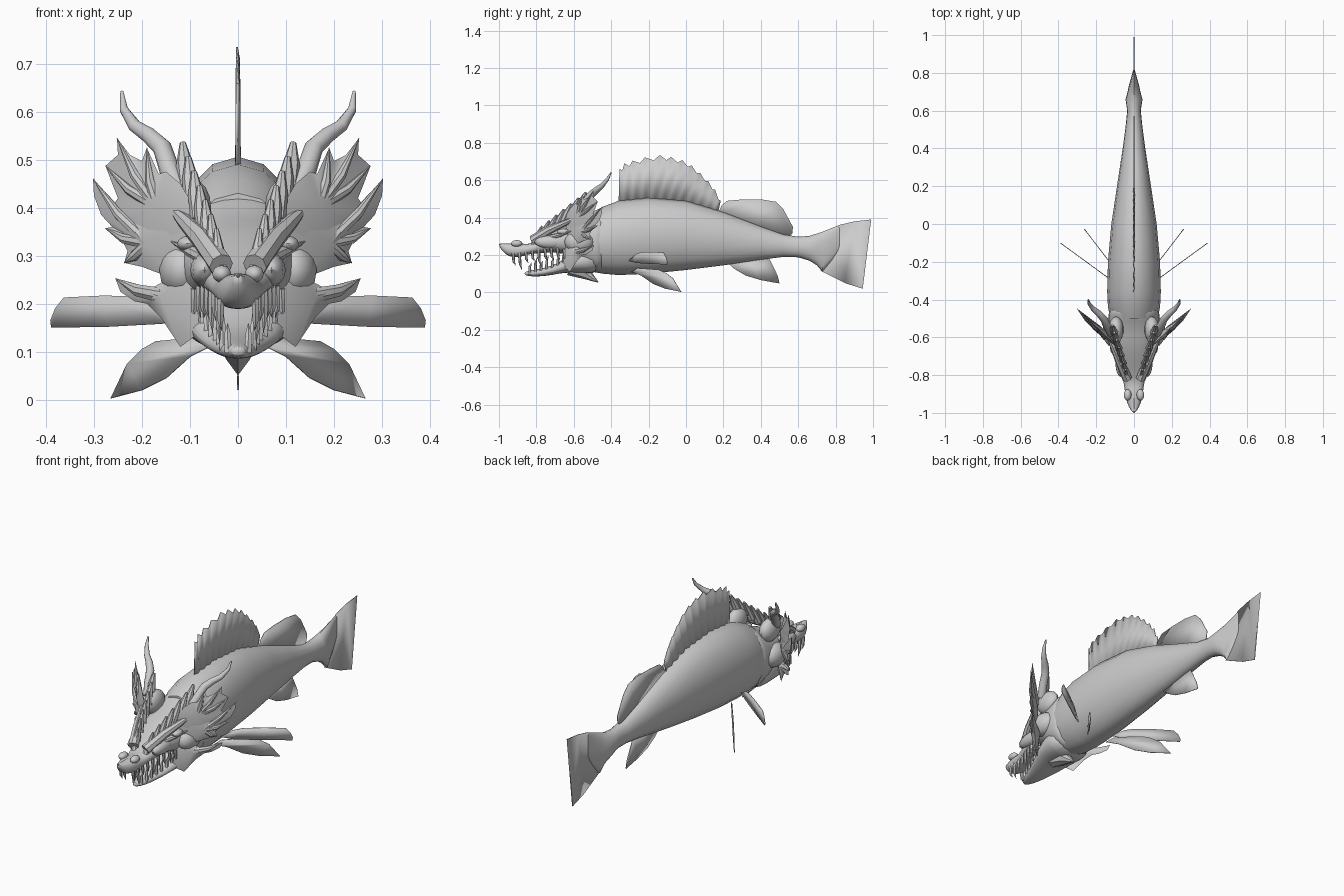
import bpy, bmesh, math
from mathutils import Vector

cube = bpy.data.objects.get("Cube")
if cube:
    bpy.data.objects.remove(cube)

grey = bpy.data.materials.new("plain_grey")
grey.use_nodes = True
grey.diffuse_color = (0.6, 0.6, 0.6, 1)
grey.node_tree.nodes["Principled BSDF"].inputs["Base Color"].default_value = (0.6, 0.6, 0.6, 1)


def finish(name, bm, mirror=False, subdiv=0, thick=0):
    bmesh.ops.recalc_face_normals(bm, faces=bm.faces)
    mesh = bpy.data.meshes.new(name)
    bm.to_mesh(mesh)
    bm.free()
    mesh.materials.append(grey)
    ob = bpy.data.objects.new(name, mesh)
    bpy.context.collection.objects.link(ob)
    if thick:
        mod = ob.modifiers.new("thickness", "SOLIDIFY")
        mod.thickness, mod.offset = thick, 0
    if mirror:
        ob.modifiers.new("mirror", "MIRROR").use_mirror_merge = False
    if subdiv:
        mod = ob.modifiers.new("smooth", "SUBSURF")
        mod.levels = mod.render_levels = subdiv
    bpy.ops.object.select_all(action="DESELECT")
    ob.select_set(True)
    bpy.context.view_layer.objects.active = ob
    bpy.ops.object.shade_smooth_by_angle(angle=math.radians(40))
    return ob


def skin(bm, rings):
    """Join rings of points into a closed skin."""
    loops = [[bm.verts.new(p) for p in r] for r in rings]
    for a, b in zip(loops, loops[1:]):
        for i in range(len(a)):
            j = (i + 1) % len(a)
            bm.faces.new((a[i], a[j], b[j], b[i]))
    bm.faces.new(loops[0])
    bm.faces.new(loops[-1][::-1])


def loft(name, sections, sides=16, power=1.0, subdiv=0):
    """Sections are (y, half width, top, bottom)."""
    rings = []
    for y, w, top, bot in sections:
        ring = []
        for i in range(sides):
            a = math.tau * i / sides
            c, s = math.cos(a), math.sin(a)
            ring.append((w * math.copysign(abs(c) ** power, c), y,
                         (top + bot) / 2 + (top - bot) / 2 * math.copysign(abs(s) ** power, s)))
        rings.append(ring)
    bm = bmesh.new()
    skin(bm, rings)
    return finish(name, bm, subdiv=subdiv)


def spike(bm, path, radius, sides=8, tip=0.06):
    """Tapered horn along a path."""
    pts = [Vector(p) for p in path]
    rings = []
    for k, p in enumerate(pts):
        d = (pts[min(k + 1, len(pts) - 1)] - pts[max(k - 1, 0)]).normalized()
        u = d.cross(Vector((1, 0, 0.01))).normalized()
        v = d.cross(u)
        t = k / (len(pts) - 1)
        r = radius * (1 - t * t * (1 - tip) if len(pts) > 2 else 1 - t * (1 - tip))
        rings.append([p + r * (u * math.cos(math.tau * i / sides) + v * math.sin(math.tau * i / sides))
                      for i in range(sides)])
    skin(bm, rings)


def blob(bm, loc, size):
    made = bmesh.ops.create_uvsphere(bm, u_segments=14, v_segments=8, radius=1)["verts"]
    for v in made:
        v.co = Vector([c * s + l for c, s, l in zip(v.co, size, loc)])


def at(sections, y):
    """Interpolate a section table at y."""
    for a, b in zip(sections, sections[1:]):
        if a[0] <= y <= b[0]:
            t = (y - a[0]) / (b[0] - a[0])
            return [p + (q - p) * t for p, q in zip(a, b)]
    return sections[-1]


def plate(name, outline, place, mirror=False):
    bm = bmesh.new()
    face = bm.faces.new([bm.verts.new(place(*p)) for p in outline])
    bmesh.ops.triangulate(bm, faces=[face])
    return finish(name, bm, mirror, thick=0.004)


# Body with tail stem
body = [(-0.5, .125, .43, .11), (-0.44, .138, .46, .1), (-0.36, .142, .49, .093), (-0.2, .138, .506, .1),
        (0, .12, .49, .12), (.2, .09, .43, .145), (.4, .06, .353, .175), (.52, .044, .31, .19),
        (.6, .036, .298, .188), (.66, .045, .302, .17), (.7, .034, .315, .145), (.73, .028, .325, .11),
        (.78, .014, .345, .17), (.82, .003, .36, .23)]
loft("body", body)

# Skull with snout, and lower jaw
skull = [(-1, .006, .264, .246), (-.97, .028, .258, .205), (-.93, .044, .264, .185), (-.88, .05, .264, .19),
         (-.84, .055, .255, .205), (-.78, .07, .285, .21), (-.7, .095, .33, .215), (-.62, .125, .368, .2),
         (-.55, .135, .39, .14), (-.48, .14, .435, .105), (-.42, .132, .462, .1)]
jaw = [(-.865, .01, .112, .09), (-.82, .036, .12, .084), (-.75, .056, .132, .087), (-.68, .085, .157, .1),
       (-.62, .108, .205, .108), (-.54, .12, .25, .1), (-.46, .115, .24, .1)]
loft("skull", skull, power=0.85, subdiv=1)
loft("lower_jaw", jaw, power=0.85, subdiv=1)

# Throat keel and nose tip
bm = bmesh.new()
spike(bm, [(0, -.62, .135), (0, -.54, .105), (0, -.47, .055)], .045)
spike(bm, [(0, -.93, .235), (0, -1, .258)], .03)
finish("throat_keel_and_nose", bm)

# Nostrils, brows, eyes and cheeks
bm = bmesh.new()
blob(bm, (.034, -.905, .262), (.02, .03, .018))
blob(bm, (.105, -.655, .325), (.022, .035, .016))
blob(bm, (.115, -.57, .27), (.05, .08, .06))
blob(bm, (.07, -.72, .27), (.03, .09, .035))
spike(bm, [(.035, -.82, .28), (.075, -.73, .335), (.115, -.64, .375), (.15, -.57, .41)], .026)
spike(bm, [(.06, -.74, .29), (.1, -.67, .31), (.14, -.61, .33)], .016)
blob(bm, (.095, -.56, .4), (.04, .07, .06))
finish("face_ridges", bm, True)

# Teeth
bm = bmesh.new()
for i in range(9):
    y = -.925 + i * .034
    _, w, _, bot = at(skull, y)
    size = .07 if i in (1, 4) else .042
    spike(bm, [(w * .8, y, bot + .025), (w * .82, y + .004, bot - size * .5), (w * .78, y + .014, bot - size)], .009, 6)
for i in range(7):
    y = -.835 + i * .03
    _, w, top, _ = at(jaw, y)
    size = .065 if i in (1, 3) else .042
    spike(bm, [(w * .75, y, top - .02), (w * .8, y, top + size * .5), (w * .78, y + .01, top + size)], .009, 6)
finish("teeth", bm, True)

# Crest spikes along each side of the forehead
bm = bmesh.new()
for i in range(7):
    t = i / 6
    x, y, z = .045 + .07 * t, -.77 + .235 * t, .355 + .18 * t
    spike(bm, [(x - .012, y - .045, z - .1), (x - .004, y - .022, z - .045), (x, y, z)], .016 + .006 * t, tip=.3)
finish("crest_spikes", bm, True)

# Horns
bm = bmesh.new()
spike(bm, [(.12, -.58, .43), (.143, -.54, .48), (.158, -.505, .525), (.185, -.475, .55), (.215, -.45, .57),
           (.238, -.42, .605), (.242, -.4, .642)], .022, 10, .15)
finish("horns", bm, True)


def swept(x, z):
    return Vector((x, -.62 + (x - .12) * .95, z))


def frill(name, centre, outline, ribs, bulge):
    """Leaf-like frill, thick in the middle and sharp at the rim."""
    bm = bmesh.new()
    rim = [bm.verts.new(swept(*p)) for p in outline]
    for side in (-1, 1):
        mid = bm.verts.new(swept(*centre) + Vector((.5, -.8, 0)) * bulge * side)
        for i, v in enumerate(rim):
            bm.faces.new((v, rim[(i + 1) % len(rim)], mid))
    for i in ribs:
        x, z = outline[i]
        start, end = swept(*centre), swept(x, z)
        bend = (start + end) / 2 + Vector((.006, -.006, -.006))
        spike(bm, [start, bend, end], bulge * .7)
    finish(name, bm, True)


# Ear, cheek and jaw frills
frill("ear_frills", (.165, .4),
      [(.09, .4), (.12, .45), (.15, .475), (.165, .47), (.19, .525), (.2, .497), (.225, .51), (.252, .545),
       (.25, .51), (.276, .487), (.262, .45), (.25, .42), (.27, .39), (.24, .36), (.2, .3), (.11, .3)],
      (4, 7, 9), .02)
frill("cheek_frills", (.185, .325),
      [(.1, .38), (.2, .39), (.245, .385), (.285, .41), (.302, .46), (.3, .425), (.285, .385), (.262, .36),
       (.276, .357), (.24, .33), (.23, .31), (.237, .285), (.2, .277), (.13, .25), (.09, .29)],
      (4, 8, 11), .02)
frill("jaw_frills", (.15, .215),
      [(.09, .27), (.14, .255), (.175, .235), (.205, .228), (.235, .235), (.255, .252), (.245, .225),
       (.215, .205), (.19, .2), (.16, .17), (.12, .11), (.08, .14)],
      (5,), .025)

# Spiny dorsal fin, pleated between its rays
tips = [(-.355, .66), (-.33, .69), (-.285, .705), (-.22, .722), (-.14, .735), (-.08, .725), (-.02, .708),
        (.03, .68), (.075, .64), (.12, .595), (.155, .55), (.185, .49)]
edge = []
for a, b in zip(tips, tips[1:]):
    edge += [a, (a[0] * .4 + b[0] * .6, (a[1] + b[1]) / 2 - .022)]
edge.append(tips[-1])
bm = bmesh.new()
previous = None
for i, (y, z) in enumerate(edge):
    root = -.36 + .53 * i / (len(edge) - 1)
    x = .004 if i % 2 else -.004
    pair = [bm.verts.new((x, root, at(body, root)[2] - .015)), bm.verts.new((x * .6, y, z))]
    if previous:
        bm.faces.new((previous[0], pair[0], pair[1], previous[1]))
    previous = pair
finish("dorsal_fin", bm, thick=.004)


def middle(y, z):
    return (0, y, z)


# Soft fins on the centre line
plate("rear_dorsal_fin", [(.17, .42), (.19, .465), (.22, .49), (.3, .497), (.4, .498), (.48, .485), (.52, .445),
                          (.545, .4), (.572, .35), (.568, .315), (.545, .295), (.4, .34)], middle)
plate("anal_fin", [(.22, .16), (.26, .125), (.32, .09), (.4, .066), (.5, .048), (.49, .09), (.465, .14),
                   (.44, .19), (.33, .175)], middle)
plate("tail_fin", [(.72, .115), (.76, .2), (.8, .3), (.815, .36), (.9, .38), (.99, .39), (.955, .32), (.932, .24),
                   (.928, .15), (.945, .02), (.85, .05)], middle)

# Paired side fins
plate("pectoral_fins", [(.11, .17), (.16, .205), (.2, .215), (.28, .217), (.362, .213), (.38, .19), (.39, .165),
                        (.388, .15), (.27, .152), (.16, .158)],
      lambda x, z: (x, -.29 + (x - .13) * .73, z), True)
plate("pelvic_fins", [(.06, .11), (.085, .13), (.12, .125), (.17, .122), (.2, .105), (.23, .075), (.264, .003),
                      (.2, .02), (.15, .045), (.1, .09)],
      lambda x, z: (x, -.2 + (x - .13) * 1.3, z), True)
